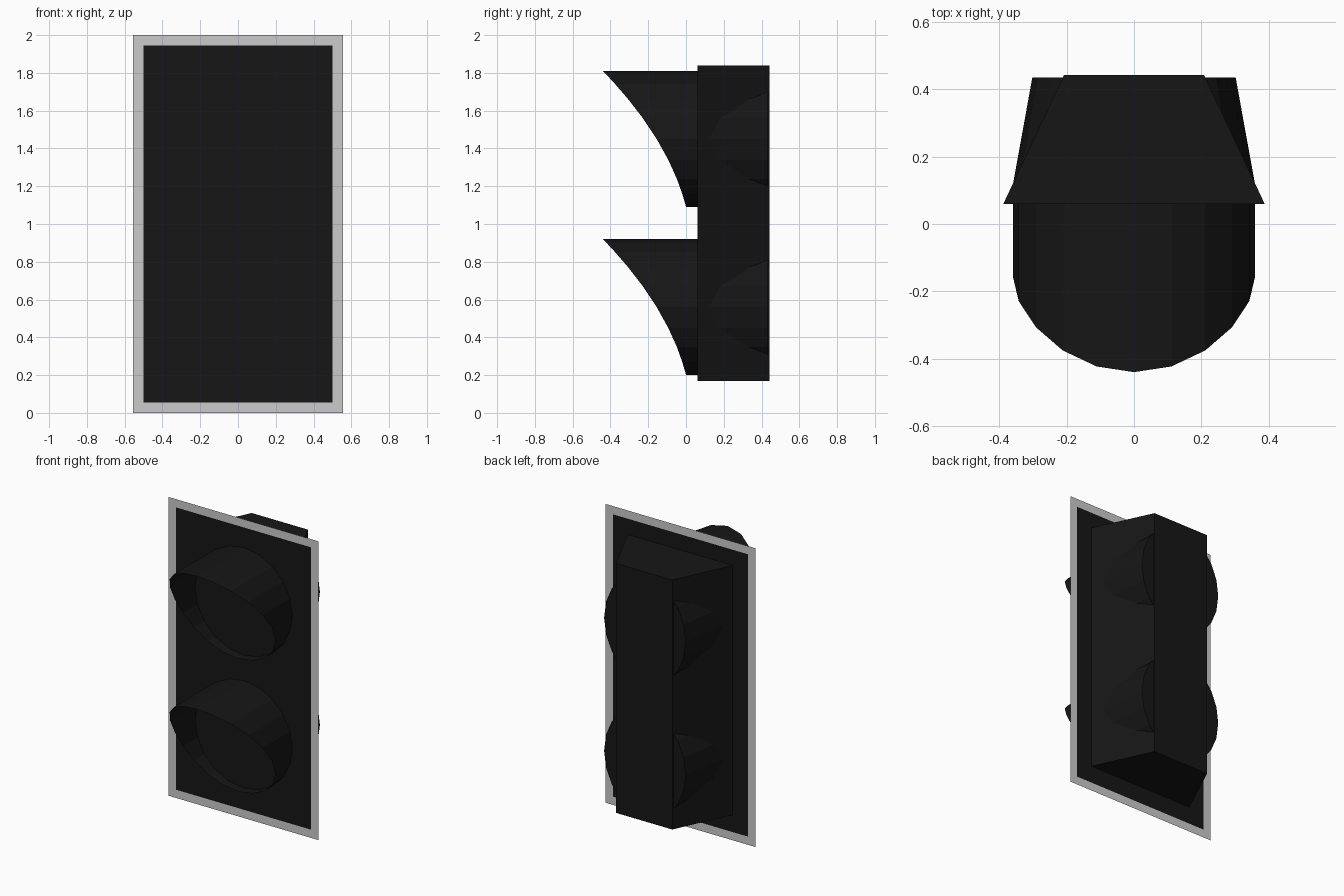
import bpy, bmesh
from math import sin, cos, pi

if "Cube" in bpy.data.objects:
    bpy.data.objects.remove(bpy.data.objects["Cube"])

PLATE_Y = 0.06
SIDES = 20
R = 0.36
LAMP_Z = (1.45, 0.56)

black = bpy.data.materials.new("black_paint")
black.diffuse_color = (0.008, 0.008, 0.008, 1)
black.use_nodes = True
black.node_tree.nodes["Principled BSDF"].inputs["Base Color"].default_value = black.diffuse_color


def make(name, verts, faces, mat=None):
    mesh = bpy.data.meshes.new(name)
    mesh.from_pydata(verts, [], faces)
    bm = bmesh.new()
    bm.from_mesh(mesh)
    bmesh.ops.recalc_face_normals(bm, faces=bm.faces)
    bm.to_mesh(mesh)
    bm.free()
    obj = bpy.data.objects.new(name, mesh)
    bpy.context.collection.objects.link(obj)
    if mat:
        mesh.materials.append(mat)
    return obj


def rect(hx, z0, z1):
    return [(-hx, PLATE_Y, z0), (hx, PLATE_Y, z0), (hx, PLATE_Y, z1), (-hx, PLATE_Y, z1)]


def loft(rings, cap=False):
    """Skin a list of equal-length vertex rings, optionally closing the last."""
    n = len(rings[0])
    faces = [(k * n + i, k * n + (i + 1) % n, (k + 1) * n + (i + 1) % n, (k + 1) * n + i)
             for k in range(len(rings) - 1) for i in range(n)]
    if cap:
        faces.append(tuple(range((len(rings) - 1) * n, len(rings) * n)))
    return [v for r in rings for v in r], faces


def ring(zc, rx, rz, depth):
    """Polygon ring around the lamp axis; depth(u) gives y for height u in 0..1."""
    pts = []
    for i in range(SIDES):
        a = 2 * pi * i / SIDES
        pts.append((rx * sin(a), depth((1 + cos(a)) / 2), zc + rz * cos(a)))
    return pts


# Flat backboard: black panel with a reflective grey border
make("backboard", rect(0.5, 0.055, 1.945), [(0, 1, 2, 3)], black)
verts, faces = loft([rect(0.555, 0, 2), rect(0.5, 0.055, 1.945)])
make("backboard_border", verts, faces)

# Tapered housing box behind the board
outline = [(-0.388, PLATE_Y), (0.388, PLATE_Y), (0.208, 0.442), (-0.208, 0.442)]
verts = [(x, y, z) for z in (0.17, 1.84) for x, y in outline]
make("housing", verts,
     [(0, 1, 2, 3), (4, 5, 6, 7), (1, 2, 6, 5), (2, 3, 7, 6), (3, 0, 4, 7)], black)

for n, zc in enumerate(LAMP_Z, 1):
    # Hood cut away in a curve toward the bottom
    verts, faces = loft([ring(zc, R, R, lambda u: PLATE_Y),
                         ring(zc, R, R, lambda u: -(0.18 * u + 0.26 * u * u))])
    make(f"visor_{n}", verts, faces, black)

    # Lamp bowl bulging through the housing sides
    verts, faces = loft([ring(zc, R, R, lambda u: PLATE_Y + 0.002),
                         ring(zc, R, R, lambda u: 0.115),
                         ring(zc, 0.302, R, lambda u: 0.435)], cap=True)
    make(f"lamp_bowl_{n}", verts, faces, black)
